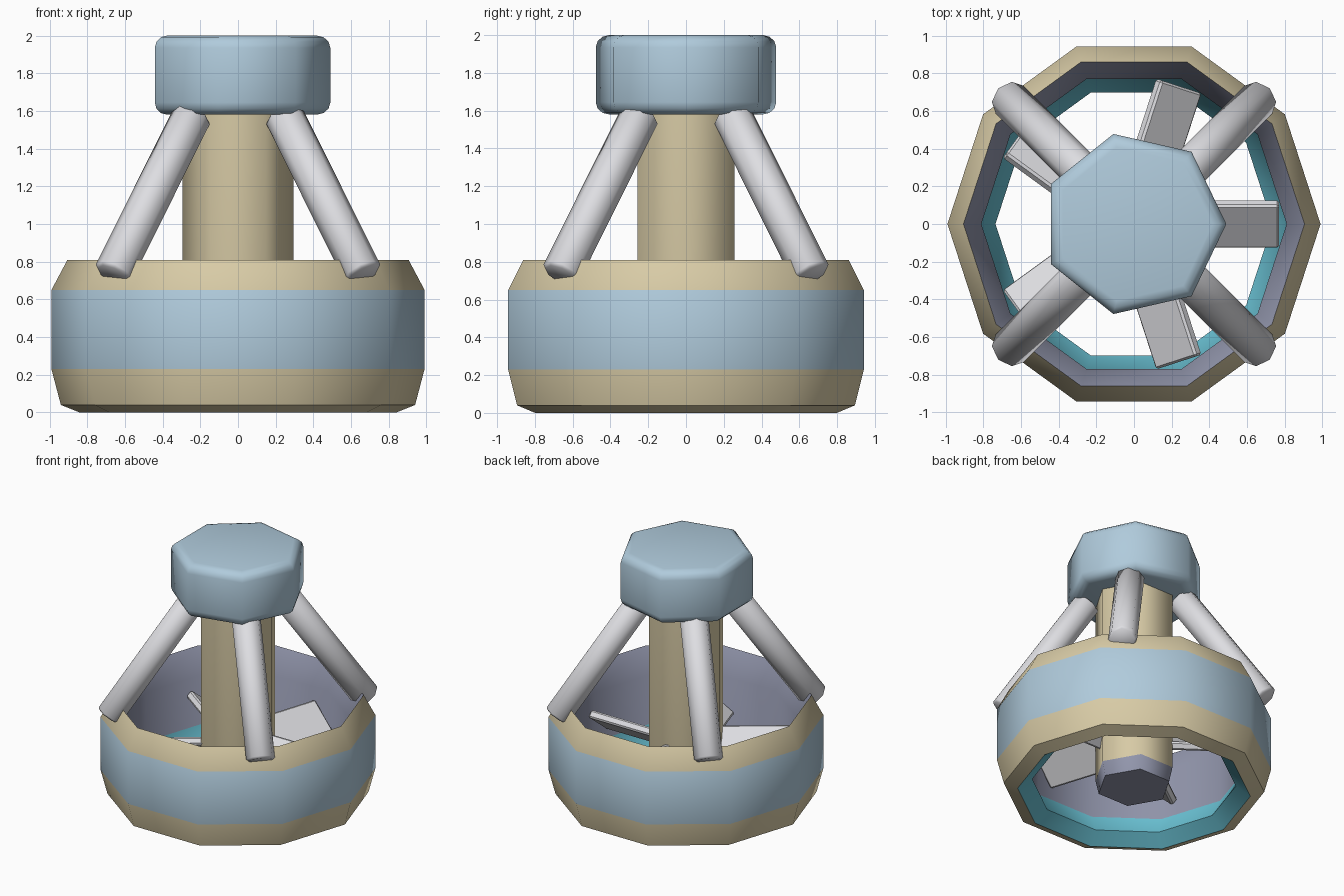
import bpy, bmesh, math
from mathutils import Vector, Matrix

if "Cube" in bpy.data.objects:
    bpy.data.objects.remove(bpy.data.objects["Cube"])


def srgb(r, g, b):
    return [((c / 255 + 0.055) / 1.055) ** 2.4 for c in (r, g, b)] + [1]


def material(name, rgb):
    m = bpy.data.materials.new(name)
    m.diffuse_color = srgb(*rgb)
    m.use_nodes = True
    m.node_tree.nodes["Principled BSDF"].inputs["Base Color"].default_value = m.diffuse_color
    return m


TAN = material("tan", (216, 203, 166))
BLUE = material("pale blue", (176, 203, 220))
WHITE = material("off white", (222, 222, 226))
TEAL = material("teal", (105, 192, 210))
SLATE = material("slate", (146, 150, 172))


def finish(name, bm, mats, smooth, bevel=0, segments=2, limit=60):
    bmesh.ops.recalc_face_normals(bm, faces=bm.faces[:])
    me = bpy.data.meshes.new(name)
    bm.to_mesh(me)
    bm.free()
    for m in mats:
        me.materials.append(m)
    ob = bpy.data.objects.new(name, me)
    bpy.context.collection.objects.link(ob)
    if bevel:
        mod = ob.modifiers.new("bevel", 'BEVEL')
        mod.width, mod.segments = bevel, segments
        mod.limit_method, mod.angle_limit = 'ANGLE', math.radians(limit)
    bpy.ops.object.select_all(action='DESELECT')
    ob.select_set(True)
    bpy.context.view_layer.objects.active = ob
    if bevel:
        bpy.ops.object.modifier_apply(modifier="bevel")
    if smooth:
        bpy.ops.object.shade_smooth_by_angle(angle=math.radians(smooth))
    return ob


def lathe(profile, colours, sides, closed):
    """Spin (radius, z) points into rings; one colour index per band."""
    bm = bmesh.new()
    rings = [[bm.verts.new((r * math.cos(i * math.tau / sides),
                            r * math.sin(i * math.tau / sides), z))
              for i in range(sides)] for r, z in profile]
    for k, colour in enumerate(colours):
        a, b = rings[k], rings[(k + 1) % len(rings)]
        for i in range(sides):
            j = (i + 1) % sides
            bm.faces.new((a[i], a[j], b[j], b[i])).material_index = colour
    if not closed:
        bm.faces.new(rings[0]).material_index = colours[0]
        bm.faces.new(rings[-1]).material_index = colours[-1]
    return bm


# ten-sided duct ring, outside going up then inside going down
duct = [(0.84, 0), (0.94, 0.04), (0.99, 0.23), (0.99, 0.65), (0.905, 0.81),
        (0.81, 0.62), (0.81, 0.23), (0.735, 0.08)]
finish("duct", lathe(duct, [0, 0, 1, 0, 2, 2, 3, 3], 10, True),
       [TAN, BLUE, SLATE, TEAL], 38)

# six-sided centre column with a dark lower cap
column = [(0.27, 0.04), (0.295, 0.15), (0.295, 1.62)]
finish("column", lathe(column, [1, 0], 6, False), [TAN, SLATE], 61)

# seven-sided motor head
head = [(0.49, 1.58), (0.49, 2.0)]
finish("head", lathe(head, [0], 7, False), [BLUE], 53, 0.065, 3)

# five pitched fan blades
for i in range(5):
    bm = bmesh.new()
    bmesh.ops.create_cube(bm, size=1)
    place = (Matrix.Rotation(i * math.tau / 5, 4, 'Z')
             @ Matrix.Translation((0.47, 0, 0.42))
             @ Matrix.Rotation(math.radians(38), 4, 'X')
             @ Matrix.Diagonal((0.6, 0.29, 0.06, 1)))
    bmesh.ops.transform(bm, matrix=place, verts=bm.verts)
    finish(f"blade_{i + 1}", bm, [WHITE], 30, 0.012, 1)

# four slanted struts from the head down to the duct rim
for sx in (-1, 1):
    for sy in (-1, 1):
        foot = Vector((sx * 0.665, sy * 0.665, 0.73))
        top = Vector((sx * 0.24, sy * 0.24, 1.585))
        axis = top - foot
        bm = bmesh.new()
        bmesh.ops.create_cone(bm, cap_ends=True, segments=8, radius1=0.105,
                              radius2=0.105, depth=axis.length)
        place = (Matrix.Translation((foot + top) / 2)
                 @ axis.to_track_quat('Z', 'Y').to_matrix().to_4x4())
        bmesh.ops.transform(bm, matrix=place, verts=bm.verts)
        side = ("front" if sy < 0 else "back") + ("_left" if sx < 0 else "_right")
        finish("strut_" + side, bm, [WHITE], 50, 0.015, 1)
